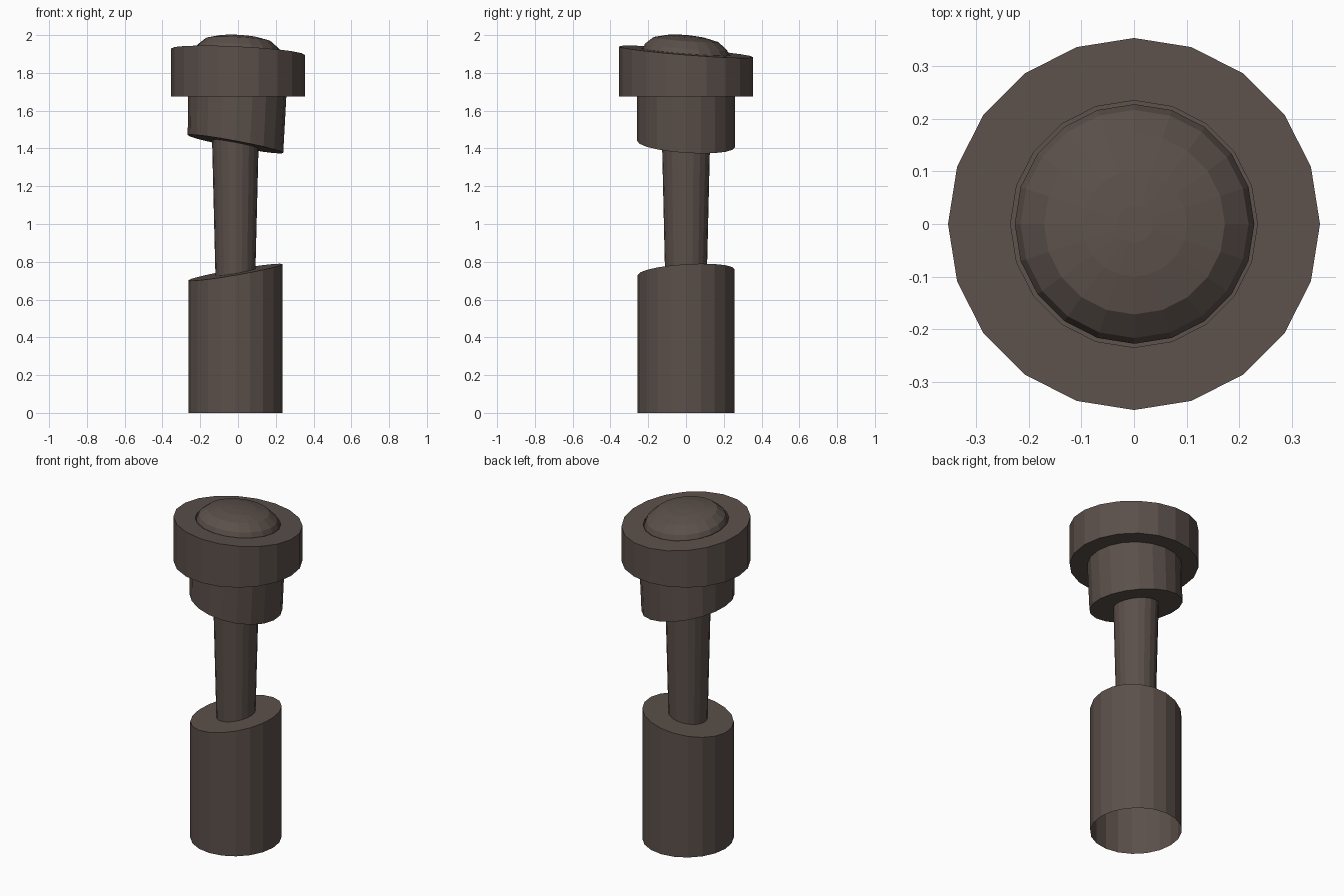
import bpy, bmesh, math

if "Cube" in bpy.data.objects:
    bpy.data.objects.remove(bpy.data.objects["Cube"])

SIDES = 20
mat = bpy.data.materials.new("dark brown")
mat.diffuse_color = (0.105, 0.080, 0.069, 1)
mat.use_nodes = True
mat.node_tree.nodes["Principled BSDF"].inputs["Base Color"].default_value = mat.diffuse_color


def loft(name, rings, cap_start=False, cap_end=False):
    """Skin rings (centre x, x radius, y radius, z, slope x, slope y)."""
    bm = bmesh.new()
    loops = []
    for cx, rx, ry, z, sx, sy in rings:
        loop = []
        for i in range(SIDES):
            a = 2 * math.pi * i / SIDES
            x, y = cx + rx * math.cos(a), ry * math.sin(a)
            loop.append(bm.verts.new((x, y, z + sx * x + sy * y)))
        loops.append(loop)
    for lo, hi in zip(loops, loops[1:]):
        for i in range(SIDES):
            j = (i + 1) % SIDES
            bm.faces.new((lo[i], lo[j], hi[j], hi[i]))
    if cap_start:
        bm.faces.new(loops[0][::-1])
    if cap_end:
        bm.faces.new(loops[-1])
    me = bpy.data.meshes.new(name)
    bm.to_mesh(me)
    bm.free()
    me.materials.append(mat)
    ob = bpy.data.objects.new(name, me)
    bpy.context.collection.objects.link(ob)
    return ob


# Base post: open underneath, slanted top
loft("base_post", [(-0.0135, 0.248, 0.256, 0, 0, 0),
                   (-0.0135, 0.248, 0.256, 0.747, 0.172, 0.06)], cap_end=True)

# Thin stem, widening slightly upwards
loft("stem", [(-0.0135, 0.106, 0.111, 0.744, 0.172, 0.06),
              (-0.0145, 0.123, 0.127, 1.423, -0.187, -0.065)])

# Upper collar: slanted underside, flat joint with the head
loft("collar", [(-0.0135, 0.253, 0.259, 1.421, -0.187, -0.065),
                (-0.004, 0.260, 0.260, 1.677, 0, 0)], cap_start=True)

# Head: wide drum with a tilted top and a round recess
TX, TY, TZ = -0.048, -0.079, 1.912
loft("head", [(0, 0.255, 0.255, 1.675, 0, 0),
              (0, 0.354, 0.354, 1.675, 0, 0),
              (0, 0.354, 0.354, TZ, TX, TY),
              (0, 0.235, 0.235, TZ, TX, TY),
              (0, 0.235, 0.235, TZ - 0.04, TX, TY),
              (0, 0.220, 0.220, TZ - 0.04, TX, TY)])

# Domed button sitting in the recess
profile = [(0.228, -0.04), (0.228, 0.0), (0.217, 0.026), (0.172, 0.064),
           (0.100, 0.081), (0.035, 0.087)]
loft("button", [(0.001, r, r, TZ + h, TX, TY) for r, h in profile], cap_end=True)
